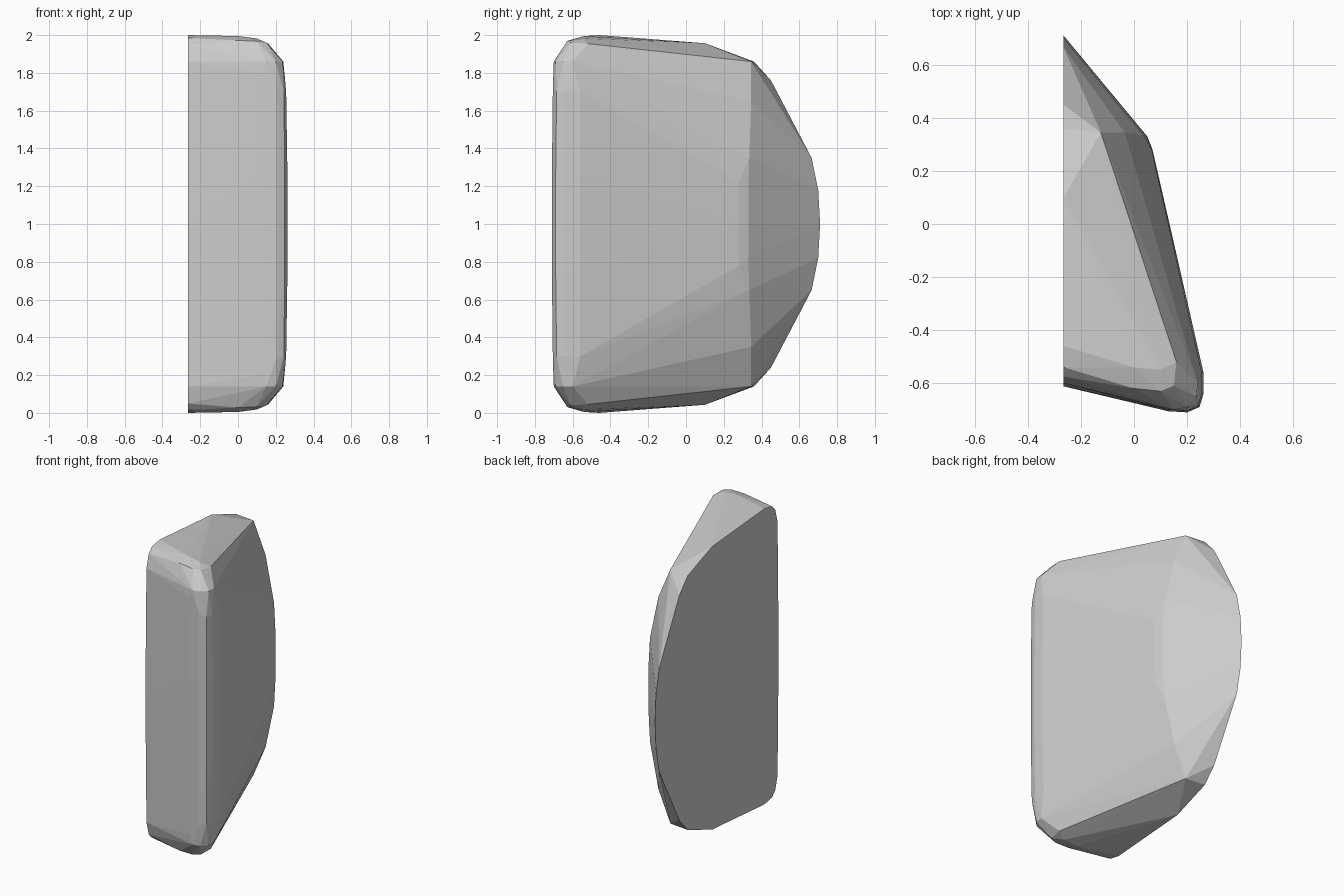
import bpy, bmesh

# Upper-half control points by region; each is repeated below mid-height z = 1
cut_face = [(-.265, y, z) for y, z in [
    (.71, 1.0), (.70, 1.18), (.665, 1.35), (.45, 1.76), (.36, 1.86), (.10, 1.957),
    (-.46, 2.0), (-.54, 1.985), (-.575, 1.95), (-.60, 1.86), (-.612, 1.0)]]
back_corner = [(.05, .33, 1.0), (.07, .28, 1.0), (.048, .33, 1.18), (.067, .28, 1.22),
               (.035, .335, 1.35), (-.035, .345, 1.65), (-.125, .345, 1.86)]
front_corner = [(.262, -.56, 1.25), (.262, -.64, 1.25), (.247, -.69, 1.25),
                (.20, -.71, 1.25), (.13, -.706, 1.25),
                (.255, -.56, 1.70), (.255, -.64, 1.70), (.243, -.685, 1.70),
                (.20, -.705, 1.72), (.13, -.70, 1.80)]
top_corner = [(.24, -.60, 1.86), (.235, -.65, 1.86), (.15, -.70, 1.86), (.20, -.69, 1.86),
              (.15, -.61, 1.96), (.10, -.63, 1.967), (.0, -.62, 1.972),
              (.16, -.52, 1.955), (.10, -.55, 1.982), (.0, -.54, 1.995)]

bm = bmesh.new()
for x, y, z in cut_face + back_corner + front_corner + top_corner:
    bm.verts.new((x, y, z))
    if z > 1:
        bm.verts.new((x, y, 2 - z))

# Wrap the points into one faceted solid, then tidy coplanar triangles
res = bmesh.ops.convex_hull(bm, input=bm.verts[:])
loose = [v for v in bm.verts if not v.link_faces]
bmesh.ops.delete(bm, geom=loose, context='VERTS')
bmesh.ops.dissolve_limit(bm, angle_limit=.01, verts=bm.verts[:], edges=bm.edges[:])
bmesh.ops.recalc_face_normals(bm, faces=bm.faces[:])

mesh = bpy.data.meshes.new("faceted_block")
bm.to_mesh(mesh)
bm.free()
obj = bpy.data.objects.new("faceted_block", mesh)
bpy.context.collection.objects.link(obj)
